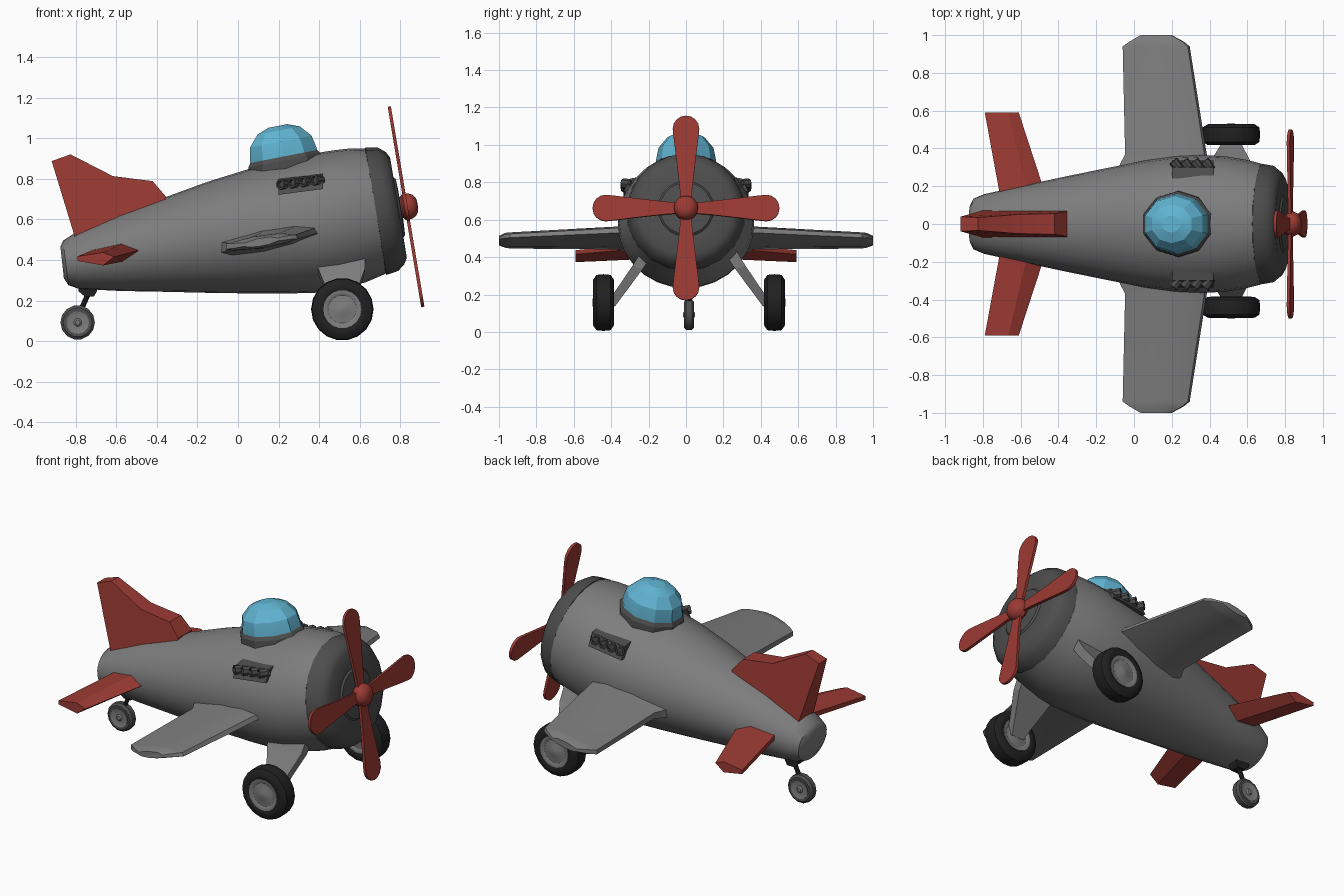
import bpy, bmesh, math
from mathutils import Vector as V

if "Cube" in bpy.data.objects:
    bpy.data.objects.remove(bpy.data.objects["Cube"])


def material(name, r, g, b):
    m = bpy.data.materials.new(name)
    m.diffuse_color = (r, g, b, 1)
    m.use_nodes = True
    m.node_tree.nodes["Principled BSDF"].inputs["Base Color"].default_value = m.diffuse_color
    return m


GRAY = material("body gray", .205, .205, .205)
DARK = material("dark gray", .075, .075, .075)
BLACK = material("tire black", .015, .015, .015)
RED = material("red", .33, .042, .033)
BLUE = material("glass blue", .12, .46, .65)


def loft(name, sections, mat, angle=35):
    """Skin a list of equal-length closed sections and cap both ends."""
    bm = bmesh.new()
    rings = [[bm.verts.new(p) for p in s] for s in sections]
    n = len(rings[0])
    for a, b in zip(rings, rings[1:]):
        for i in range(n):
            j = (i + 1) % n
            bm.faces.new((a[i], a[j], b[j], b[i]))
    bm.faces.new(rings[0])
    bm.faces.new(rings[-1])
    bmesh.ops.recalc_face_normals(bm, faces=bm.faces)
    me = bpy.data.meshes.new(name)
    bm.to_mesh(me)
    bm.free()
    ob = bpy.data.objects.new(name, me)
    bpy.context.collection.objects.link(ob)
    me.materials.append(mat)
    if angle:
        bpy.ops.object.select_all(action='DESELECT')
        bpy.context.view_layer.objects.active = ob
        ob.select_set(True)
        bpy.ops.object.shade_smooth_by_angle(angle=math.radians(angle))
    return ob


def lathe(name, centre, axis, profile, mat, n=18, squash=1, angle=35):
    """Turn (distance, radius) pairs around an axis; squash scales the y side."""
    c, a = V(centre), V(axis).normalized()
    u = V((0, 1, 0)) if abs(a.y) < .9 else V((1, 0, 0))
    u = (u - a * u.dot(a)).normalized()
    w = a.cross(u)
    secs = [[c + a * t + u * (r * squash * math.cos(2 * math.pi * i / n))
             + w * (r * math.sin(2 * math.pi * i / n)) for i in range(n)]
            for t, r in profile]
    return loft(name, secs, mat, angle)


# Fuselage: stations of top x, top z, bottom x, bottom z, half width
stations = [(-.875, .465, -.858, .31, .10), (-.862, .495, -.835, .275, .135),
            (-.80, .535, -.785, .258, .158), (-.58, .63, -.58, .247, .205),
            (-.36, .708, -.36, .243, .252), (-.15, .785, -.15, .238, .295),
            (.05, .847, .05, .235, .335), (.22, .89, .22, .234, .358),
            (.36, .922, .38, .238, .365), (.47, .94, .50, .255, .358),
            (.56, .95, .63, .29, .34), (.63, .948, .73, .333, .318)]
N = 28
secs = []
for xt, zt, xb, zb, hw in stations:
    ring = []
    for i in range(N):
        a = 2 * math.pi * i / N
        c = math.cos(a) / 2
        ring.append(((xt + xb) / 2 + (xt - xb) * c, hw * math.sin(a),
                     (zt + zb) / 2 + (zt - zb) * c))
    secs.append(ring)
loft("fuselage", secs, GRAY)

# Engine cowl, pointing slightly upward
A = V((.986, 0, .165)).normalized()
C0 = V((.68, 0, .64))
lathe("engine_cowl", C0, A, [(-.01, .30), (0, .318), (.06, .308), (.095, .28),
      (.112, .25), (.112, .15), (.122, .14), (.125, .08)], DARK, 20)

# Propeller: hub and four rounded blades
P = V((.828, 0, .662))
lathe("propeller_hub", P, A, [(-.04, .05), (-.02, .055), (-.012, .065), (.02, .065),
      (.04, .055), (.055, .035), (.058, .015)], RED, 14)
half = [(.03, .03), (.10, .033), (.25, .05), (.38, .066)]
tip = [(.43 + .07 * math.cos(a), .071 * math.sin(a))
       for a in [math.pi / 2 - k * math.pi / 8 for k in range(9)]]
outline = half + tip + [(r, -w) for r, w in reversed(half)]
UP, SIDE = V((-A.z, 0, A.x)), V((0, 1, 0))
for k in range(4):
    d = UP * math.cos(k * math.pi / 2) + SIDE * math.sin(k * math.pi / 2)
    w = A.cross(d)
    loft(f"propeller_blade_{k + 1}",
         [[P + d * r + w * h + A * t for r, h in outline] for t in (-.008, .008)], RED)

# Cockpit canopy and its collar, tilted with the fuselage top
n = V((-.19, 0, .98))
base = V((.228, 0, .895))
lathe("canopy_collar", base, n, [(-.07, .195), (-.005, .19), (.015, .176)],
      DARK, 10, .91, 0)
lathe("canopy_glass", base, n, [(-.03, .176), (.025, .176), (.09, .162), (.145, .112),
      (.168, .05)], BLUE, 10, .91, 20)

# Wing section as (fraction of chord, height), leading edge at 1
foil = [(0, .018), (.38, .04), (.75, .04), (.97, .017), (1, -.01), (.72, -.032),
        (.42, -.038), (.1, -.03), (0, -.015)]


def wing_section(y, x0, x1, z0, z1, k):
    return [(x0 + (x1 - x0) * f, y, z0 + (z1 - z0) * f + h * k) for f, h in foil]


for s, tag in ((1, "left"), (-1, "right")):
    # Main wing with a flared root and clipped tip
    loft(tag + "_wing", [wing_section(s * y, *q) for y, *q in (
        (.20, -.11, .45, .46, .54, 1.8), (.315, -.075, .41, .46, .54, 1.4),
        (.37, -.047, .385, .465, .54, 1.05), (.94, -.06, .295, .465, .512, .8),
        (.965, -.025, .265, .468, .51, .75), (1.0, .035, .20, .475, .50, .5))], GRAY)

    # Tailplane
    root = [(-.70, .455), (-.55, .49), (-.45, .458), (-.55, .395), (-.70, .425)]
    end = [(-.79, .418), (-.665, .437), (-.61, .415), (-.665, .373), (-.79, .395)]
    loft(tag + "_tailplane", [[(x, s * .10, z) for x, z in root],
                              [(x, s * .59, z) for x, z in end]], RED, 20)

    # Exhaust block with four swept pipes
    loft(tag + "_exhaust_plate", [
        [(x, s * y, z + .13 * x) for y, z in ((.26, .695), (.335, .695), (.30, .765), (.24, .775))]
        for x in (.20, .42)], DARK, 0)
    for k in range(4):
        x = .245 + .055 * k
        lathe(f"{tag}_exhaust_pipe_{k + 1}", (x, s * .285, .738 + .13 * x),
              (-.6, s * .8, .05), [(0, .024), (.05, .027), (.062, .027), (.062, .018),
                                   (.045, .016)], DARK, 8)

    # Landing leg, wide at the fuselage and narrow at the wheel
    oy = .016
    leg = []
    for y, z, x0, x1, t in ((.20, .46, .40, .63, .03), (.275, .345, .395, .625, .025),
                            (.385, .19, .46, .57, .02), (.415, .15, .475, .555, .02)):
        leg.append([(x0, s * (y - t) + oy, z - .012), (x1, s * (y - t) + oy, z - .012),
                    (x1, s * (y + t) + oy, z + .012), (x0, s * (y + t) + oy, z + .012)])
    loft(tag + "_landing_leg", leg, GRAY, 0)

    # Main wheel
    c = (.514, s * .457 + oy, .157)
    lathe(tag + "_tire", c, (0, 1, 0), [(-.046, .085), (-.056, .105), (-.055, .125),
          (-.038, .15), (0, .154), (.038, .15), (.055, .125), (.056, .105), (.046, .085)],
          BLACK, 18)
    rim = [(.058, .02), (.052, .035), (.049, .07), (.055, .08), (.055, .094)]
    lathe(tag + "_wheel_rim", c, (0, 1, 0),
          [(-t, r) for t, r in rim] + list(reversed(rim)), GRAY, 18)

# Tail fin, thinner toward its top edge
fin = [(-.80, .50), (-.918, .887), (-.825, .92), (-.617, .813), (-.42, .788),
       (-.355, .712), (-.36, .66)]
loft("tail_fin", [[(x, s * (.072 - max(0, z - .68) * .16), z) for x, z in fin]
                  for s in (-1, 0, 1)], RED, 20)

# Tail wheel with its mount and strut
ty = .016
loft("tail_wheel_mount", [[(x, y + ty, z) for x, y in
     ((x0, -.03), (x1, -.03), (x1, .03), (x0, .03))]
     for z, x0, x1 in ((.28, -.79, -.69), (.245, -.785, -.695), (.22, -.755, -.71))], BLACK, 0)
lathe("tail_wheel_strut", (-.735, ty, .24), (-.04, 0, -.09), [(0, .013), (.085, .013)], BLACK, 8)
tc = (-.79, ty, .092)
lathe("tail_tire", tc, (0, 1, 0), [(-.022, .05), (-.027, .06), (-.026, .072), (-.015, .085),
      (.015, .085), (.026, .072), (.027, .06), (.022, .05)], DARK, 14)
lathe("tail_wheel_rim", tc, (0, 1, 0), [(-.031, .012), (-.024, .02), (-.024, .044),
      (-.028, .056), (.028, .056), (.024, .044), (.024, .02), (.031, .012)], GRAY, 14)
